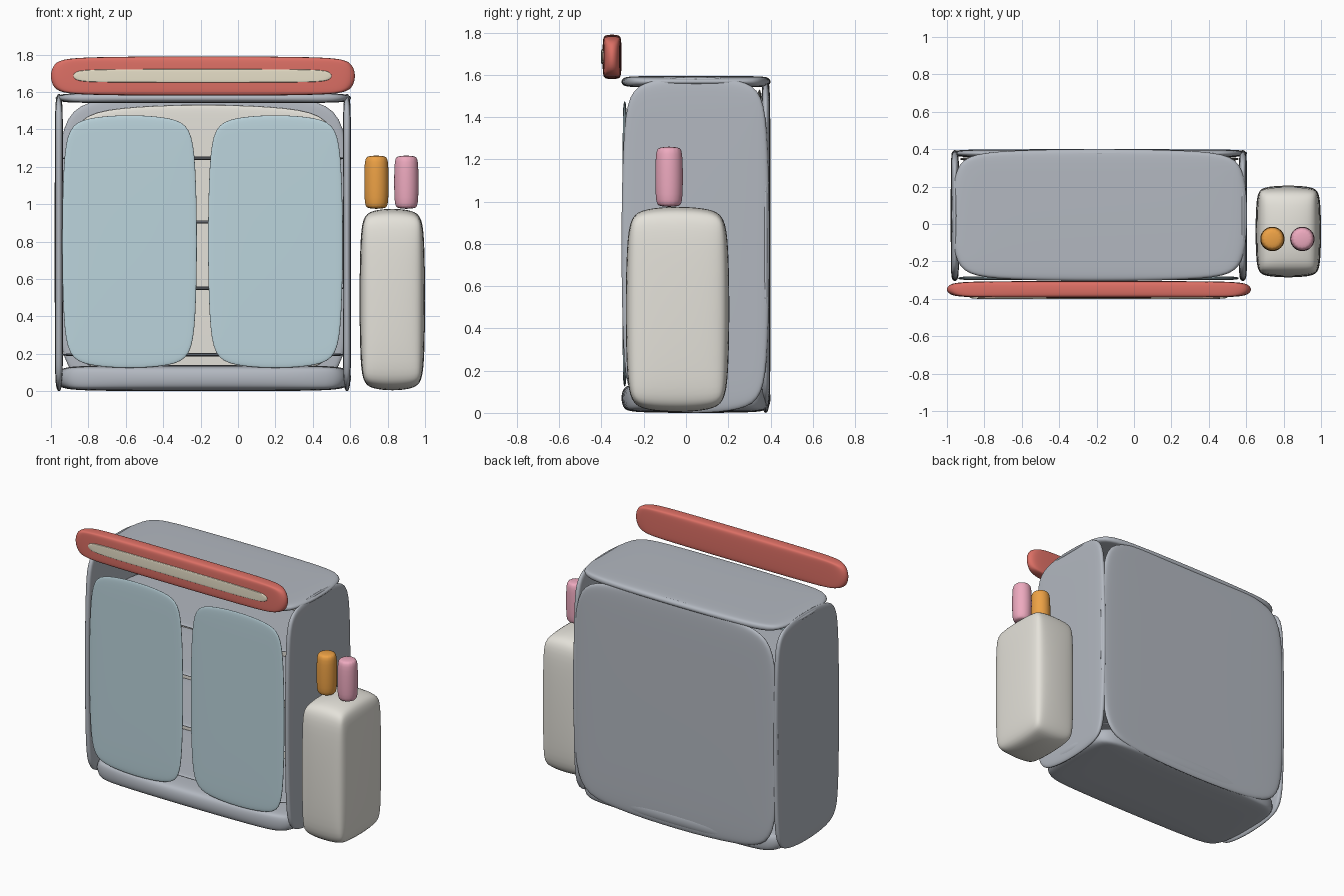
import bpy, bmesh
from mathutils import Vector

if "Cube" in bpy.data.objects:
    bpy.data.objects.remove(bpy.data.objects["Cube"])


def material(name, rgb):
    m = bpy.data.materials.new(name)
    m.diffuse_color = (*rgb, 1.0)
    m.use_nodes = True
    m.node_tree.nodes["Principled BSDF"].inputs["Base Color"].default_value = m.diffuse_color
    return m


STEEL = material("steel", (0.45, 0.48, 0.53))
GLASS = material("glass_blue", (0.50, 0.66, 0.72))
RED = material("sign_red", (0.72, 0.16, 0.13))
CREAM = material("cream", (0.80, 0.74, 0.58))
WHITE = material("off_white", (0.78, 0.76, 0.70))
ORANGE = material("orange", (0.85, 0.36, 0.06))
PINK = material("pink", (0.85, 0.40, 0.52))


def soft(name, lo, hi, mat, round_part=False, bevel=0.1):
    """Bevelled unit block or cylinder, subdivided, then stretched to fill lo..hi."""
    bm = bmesh.new()
    if round_part:
        bmesh.ops.create_cone(bm, cap_ends=True, segments=16, radius1=0.5, radius2=0.5, depth=1)
        edges = [e for e in bm.edges if abs(e.verts[0].co.z - e.verts[1].co.z) < 1e-4]
    else:
        bmesh.ops.create_cube(bm, size=1)
        edges = bm.edges[:]
    bmesh.ops.bevel(bm, geom=edges, offset=bevel, segments=1, affect='EDGES', profile=0.5)
    for f in bm.faces:
        f.smooth = True
    mesh = bpy.data.meshes.new(name)
    bm.to_mesh(mesh)
    bm.free()
    mesh.materials.append(mat)
    ob = bpy.data.objects.new(name, mesh)
    bpy.context.collection.objects.link(ob)
    sub = ob.modifiers.new("soften", 'SUBSURF')
    sub.levels = sub.render_levels = 2 if round_part else 3
    # measure the softened shape so the stretch hits the wanted size
    dg = bpy.context.evaluated_depsgraph_get()
    verts = ob.evaluated_get(dg).data.vertices
    dims = [max(v.co[i] for v in verts) - min(v.co[i] for v in verts) for i in range(3)]
    lo, hi = Vector(lo), Vector(hi)
    ob.location = (lo + hi) / 2
    ob.scale = [(hi[i] - lo[i]) / dims[i] for i in range(3)]
    return ob


# cabinet shell
for side, x in (("left", -0.98), ("right", 0.56)):
    soft(f"{side}_side", (x, -0.305, 0), (x + 0.045, 0.395, 1.59), STEEL)
soft("back_panel", (-0.975, 0.355, 0.0), (0.605, 0.40, 1.59), STEEL)
soft("top_panel", (-0.975, -0.305, 1.54), (0.605, 0.40, 1.595), STEEL)
soft("base", (-0.975, -0.305, 0.0), (0.605, 0.40, 0.14), STEEL)

# interior
soft("back_liner", (-0.93, 0.335, 0.08), (0.56, 0.36, 1.53), WHITE)
for i, z in enumerate((0.195, 0.55, 0.905, 1.245)):
    soft(f"shelf_{i + 1}", (-0.94, -0.25, z - 0.009), (0.57, 0.34, z + 0.009), STEEL)

# glass doors
for side, x in (("left", -0.94), ("right", -0.16)):
    soft(f"{side}_door", (x, -0.30, 0.125), (x + 0.72, -0.28, 1.475), GLASS)

# header sign
soft("sign", (-1.0, -0.395, 1.58), (0.625, -0.305, 1.79), RED)
soft("sign_inset", (-0.88, -0.402, 1.65), (0.50, -0.382, 1.722), CREAM)

# side counter and bottles
soft("counter", (0.65, -0.285, 0.005), (1.0, 0.205, 0.975), WHITE)
for name, x, mat in (("orange_bottle", 0.74, ORANGE), ("pink_bottle", 0.90, PINK)):
    soft(name, (x - 0.065, -0.145, 0.975), (x + 0.065, -0.015, 1.26), mat, True)
